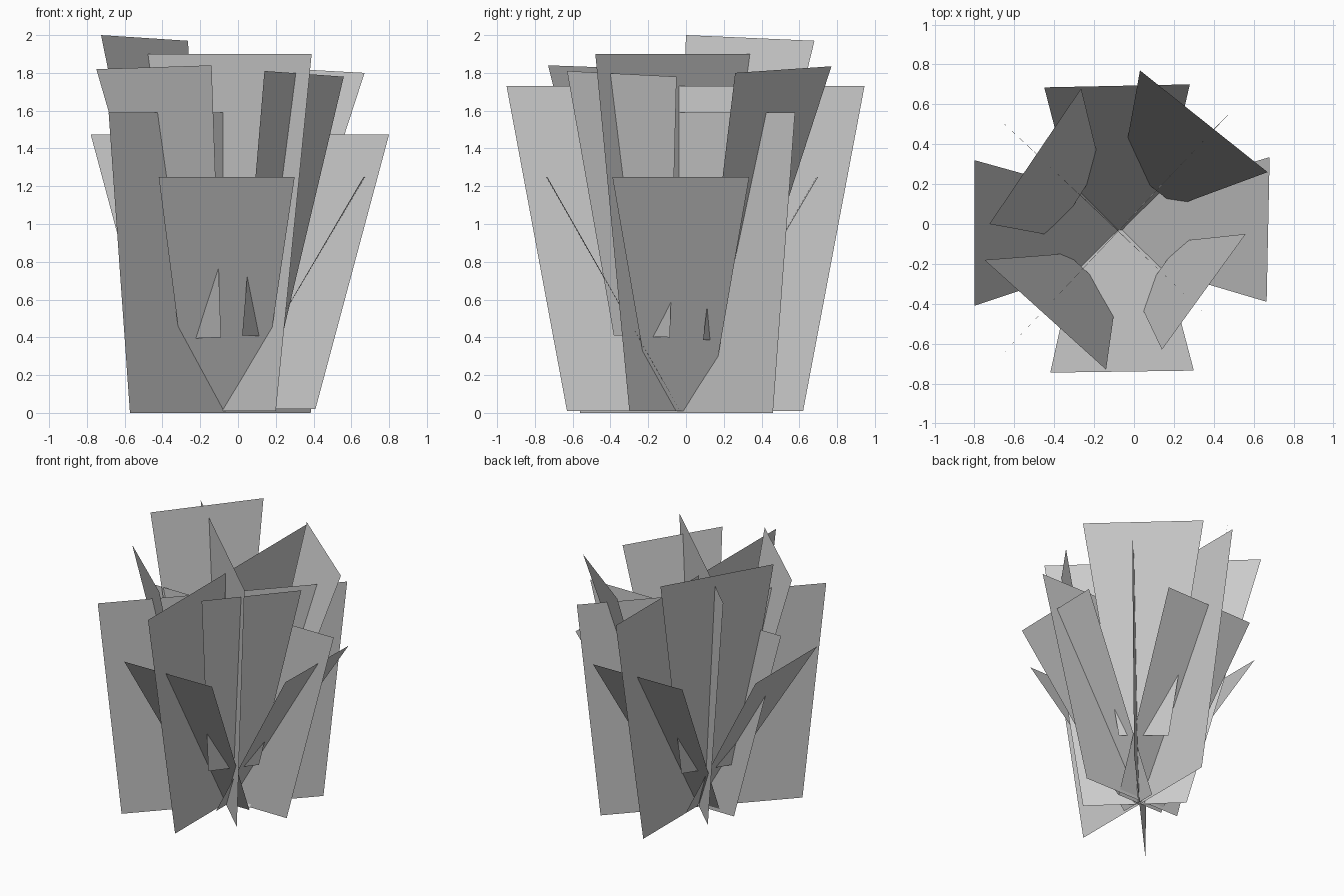
import bpy
from mathutils import Vector

if "Cube" in bpy.data.objects:
    bpy.data.objects.remove(bpy.data.objects["Cube"])


def blade(name, top_a, top_b, low_b, low_a):
    """One flat four-sided leaf card."""
    mesh = bpy.data.meshes.new(name)
    mesh.from_pydata([Vector(p) for p in (top_a, top_b, low_b, low_a)], [], [(0, 1, 2, 3)])
    mesh.update()
    bpy.context.collection.objects.link(bpy.data.objects.new(name, mesh))


def upright(name, top_z, low_z, top_a, top_b, low_b, low_a):
    """Vertical card with level top and bottom edges."""
    blade(name, (*top_a, top_z), (*top_b, top_z), (*low_b, low_z), (*low_a, low_z))


# upright cards crossing near the middle
upright("upright_blade_depth", 1.73, 0.01, (-.08, -.95), (-.08, .945), (-.08, .62), (-.08, -.63))
upright("upright_blade_width", 1.475, 0.02, (-.78, -.01), (.80, -.01), (.41, -.01), (-.39, -.01))
upright("upright_blade_tall", 1.90, 0.01, (-.68, .53), (.39, -.48), (.20, -.30), (-.31, .185))
upright("upright_blade_broad", 1.59, 0.0, (-.685, -.68), (.50, .577), (.385, .46), (-.572, -.56))

# low cards splayed out to the four sides
upright("splayed_leaf_front", 1.25, 0.01, (-.42, -.745), (.30, -.735), (.115, -.03), (-.26, -.03))
upright("splayed_leaf_back", 1.25, 0.01, (.28, .70), (-.45, .685), (-.265, -.03), (.11, -.03))
upright("splayed_leaf_left", 1.25, 0.01, (-.80, .32), (-.80, -.41), (-.08, -.17), (-.08, .12))
upright("splayed_leaf_right", 1.25, 0.01, (.665, -.39), (.68, .335), (-.06, .12), (-.06, -.175))

# steep cards leaning out at the four corners, starting above the ground
blade("corner_leaf_front_left", (-.75, -.18, 1.82), (-.14, -.73, 1.84),
      (-.09, -.375, .40), (-.335, -.148, .39))
blade("corner_leaf_front_right", (.14, -.63, 1.81), (.56, -.05, 1.78),
      (.233, -.085, .40), (.022, -.382, .41))
blade("corner_leaf_back_right", (.67, .26, 1.80), (.03, .77, 1.835),
      (-.055, .30, .39), (.21, .09, .385))
blade("corner_leaf_back_left", (-.265, .68, 1.97), (-.725, 0, 2.0),
      (-.40, -.06, .40), (-.172, .30, .40))
